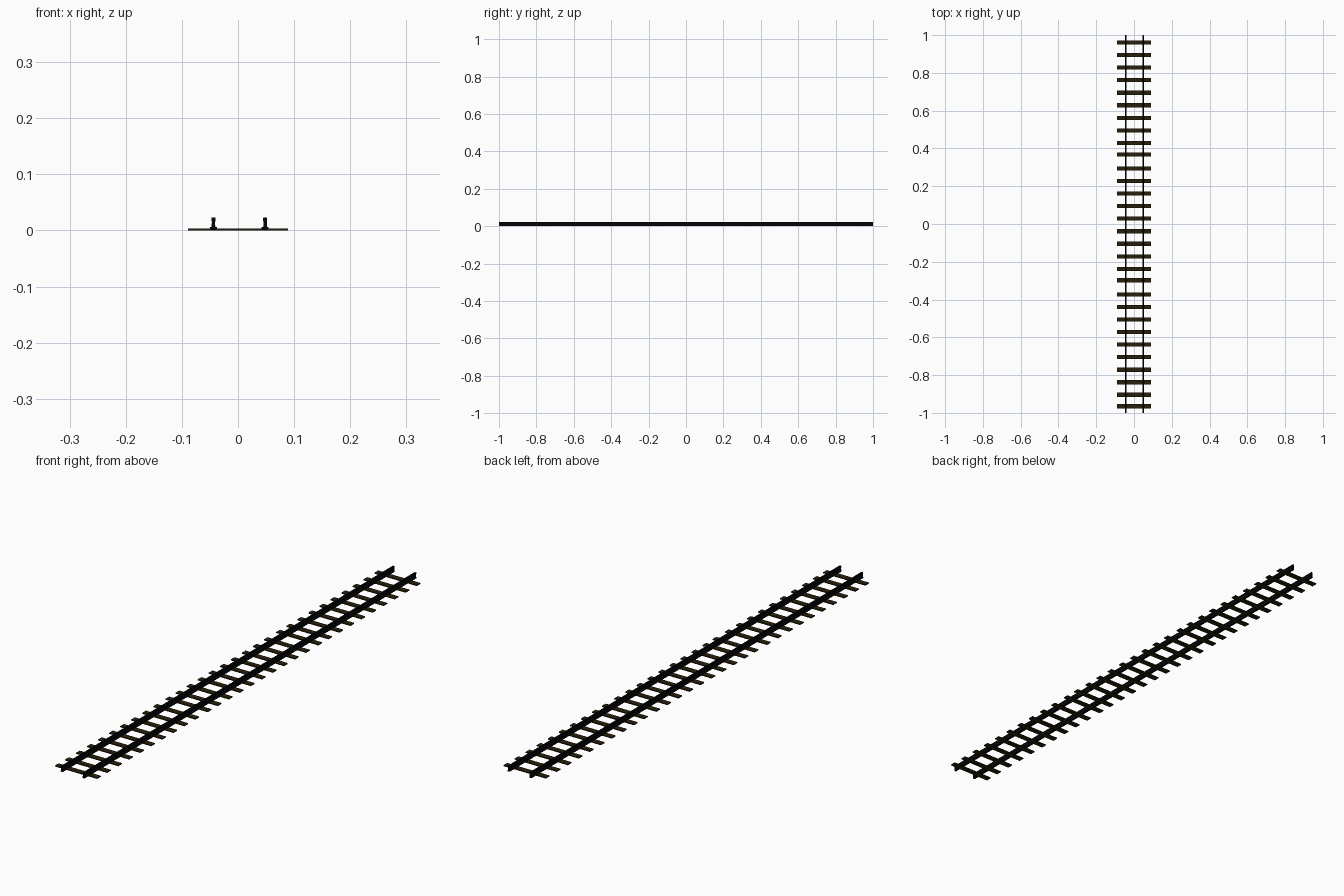
import bpy, bmesh

if "Cube" in bpy.data.objects:
    bpy.data.objects.remove(bpy.data.objects["Cube"])

def material(name, rgb):
    m = bpy.data.materials.new(name)
    m.diffuse_color = (*rgb, 1)
    m.use_nodes = True
    m.node_tree.nodes["Principled BSDF"].inputs["Base Color"].default_value = m.diffuse_color
    return m

STEEL = material("dark steel", (0.0012, 0.0013, 0.0020))
WOOD = material("dark timber", (0.022, 0.0135, 0.003))

def finish(name, bm, mat):
    bmesh.ops.recalc_face_normals(bm, faces=bm.faces)
    me = bpy.data.meshes.new(name)
    bm.to_mesh(me)
    bm.free()
    me.materials.append(mat)
    ob = bpy.data.objects.new(name, me)
    bpy.context.collection.objects.link(ob)
    return ob

def box(bm, x, y, z0, z1, w, d):
    vs = bmesh.ops.create_cube(bm, size=1)["verts"]
    for v in vs:
        v.co = (x + v.co.x * w, y + v.co.y * d, (z0 + z1) / 2 + v.co.z * (z1 - z0))

RAIL_X = (-0.0437, 0.0483)
# half profile of a rail: foot, web, head
HALF = [(0.0042, 0.001), (0.0042, 0.004), (0.0032, 0.007), (0.0030, 0.016),
        (0.0038, 0.018), (0.0038, 0.022), (0.0028, 0.023)]
PROFILE = HALF + [(-x, z) for x, z in reversed(HALF)]

# rails, running the whole length
for side, rx in zip(("left", "right"), RAIL_X):
    bm = bmesh.new()
    face = bm.faces.new([bm.verts.new((rx + x, -1, z)) for x, z in PROFILE])
    out = bmesh.ops.extrude_face_region(bm, geom=[face], use_keep_orig=True)
    for v in out["geom"]:
        if isinstance(v, bmesh.types.BMVert):
            v.co.y = 1
    finish(side + "_rail", bm, STEEL)

# sleepers in three sections of ten, with spike plates under each rail
SECTION = 2 / 3
sleepers, plates = bmesh.new(), bmesh.new()
for s in range(3):
    for i in range(10):
        y = 1 - s * SECTION - 0.039 - min(i * 0.0665, 0.5925)
        box(sleepers, 0, y, 0, 0.0038, 0.178, 0.022)
        for rx in RAIL_X:
            box(plates, rx, y, 0.003, 0.0062, 0.013, 0.006)
finish("sleepers", sleepers, WOOD)
finish("rail_spikes", plates, STEEL)
